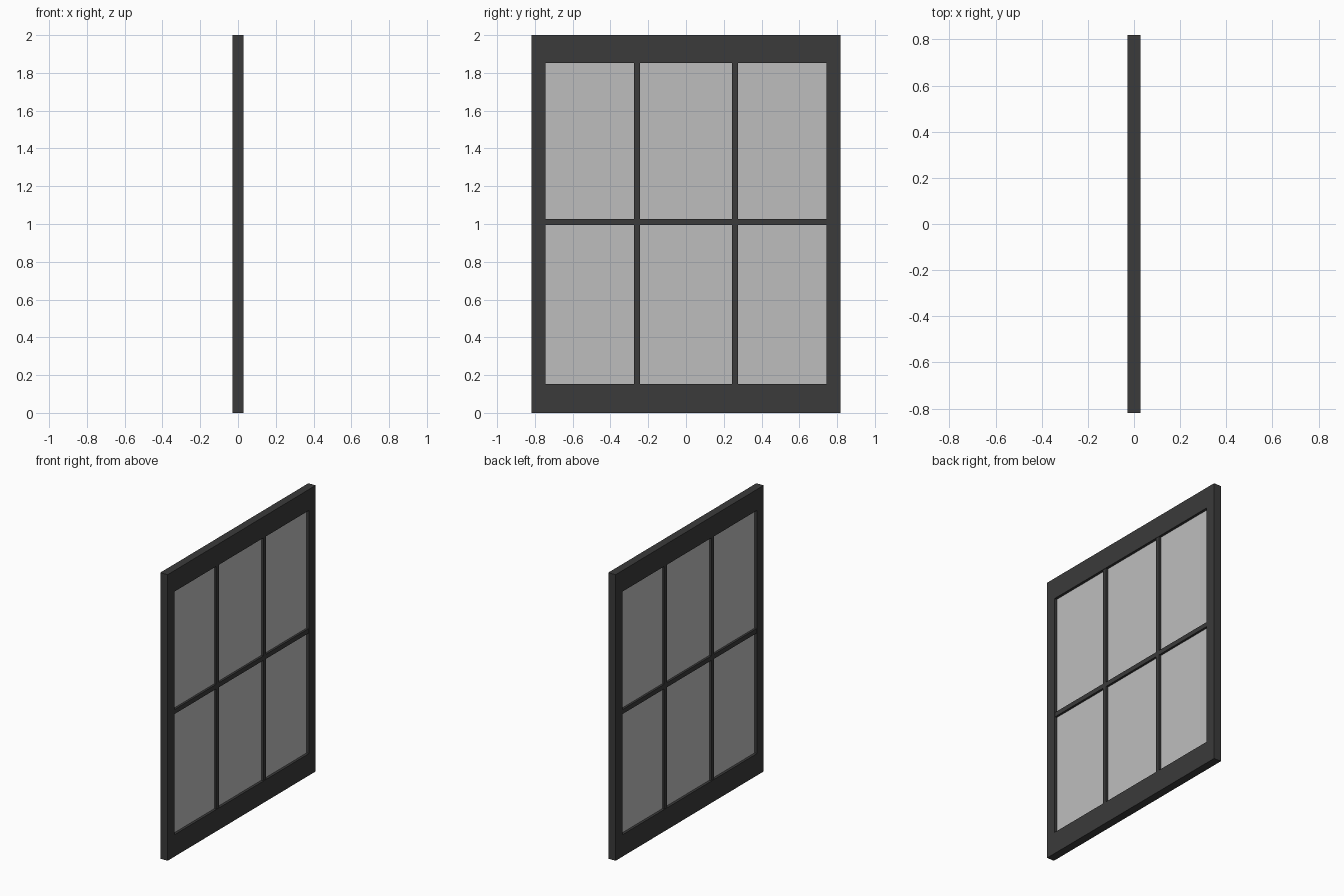
import bpy

cube = bpy.data.objects.get("Cube")
if cube:
    bpy.data.objects.remove(cube, do_unlink=True)


def make_material(name, grey):
    mat = bpy.data.materials.new(name)
    mat.use_nodes = True
    colour = (grey, grey, grey, 1)
    mat.diffuse_color = colour
    mat.node_tree.nodes["Principled BSDF"].inputs["Base Color"].default_value = colour
    return mat


frame_grey = make_material("charcoal frame", 0.043)
glass_grey = make_material("pale grey glass", 0.515)


def box(name, y, z, depth, mat):
    """Slab centred on x = 0, spanning the y and z ranges."""
    bpy.ops.mesh.primitive_cube_add(
        size=1, location=(0, sum(y) / 2, sum(z) / 2))
    obj = bpy.context.object
    obj.name = name
    obj.scale = (depth, y[1] - y[0], z[1] - z[0])
    bpy.ops.object.transform_apply(location=False, rotation=False, scale=True)
    obj.data.materials.append(mat)
    return obj


HALF, INNER = 0.818, 0.744      # outer and inner half widths
SILL, HEAD, TOP = 0.153, 1.853, 2.0
FRAME, BAR, PANE = 0.056, 0.05, 0.02   # thicknesses
BAR_Y, BAR_Z, BAR_W = 0.26, 1.01, 0.032

# Outer frame: rails run full width, stiles fit between them
box("bottom_rail", (-HALF, HALF), (0, SILL), FRAME, frame_grey)
box("top_rail", (-HALF, HALF), (HEAD, TOP), FRAME, frame_grey)
box("right_stile", (-HALF, -INNER), (SILL, HEAD), FRAME, frame_grey)
box("left_stile", (INNER, HALF), (SILL, HEAD), FRAME, frame_grey)

# Glazing bars
h = BAR_W / 2
for name, y in (("front_glazing_bar", -BAR_Y), ("back_glazing_bar", BAR_Y)):
    box(name, (y - h, y + h), (SILL, HEAD), BAR, frame_grey)
columns = ((-INNER, -BAR_Y - h), (-BAR_Y + h, BAR_Y - h), (BAR_Y + h, INNER))
for i, col in enumerate(columns):
    box(f"cross_bar_{i + 1}", col, (BAR_Z - h, BAR_Z + h), BAR, frame_grey)

# Six panes
for row, z in (("lower", (SILL, BAR_Z - h)), ("upper", (BAR_Z + h, HEAD))):
    for i, col in enumerate(columns):
        box(f"{row}_pane_{i + 1}", col, z, PANE, glass_grey)
